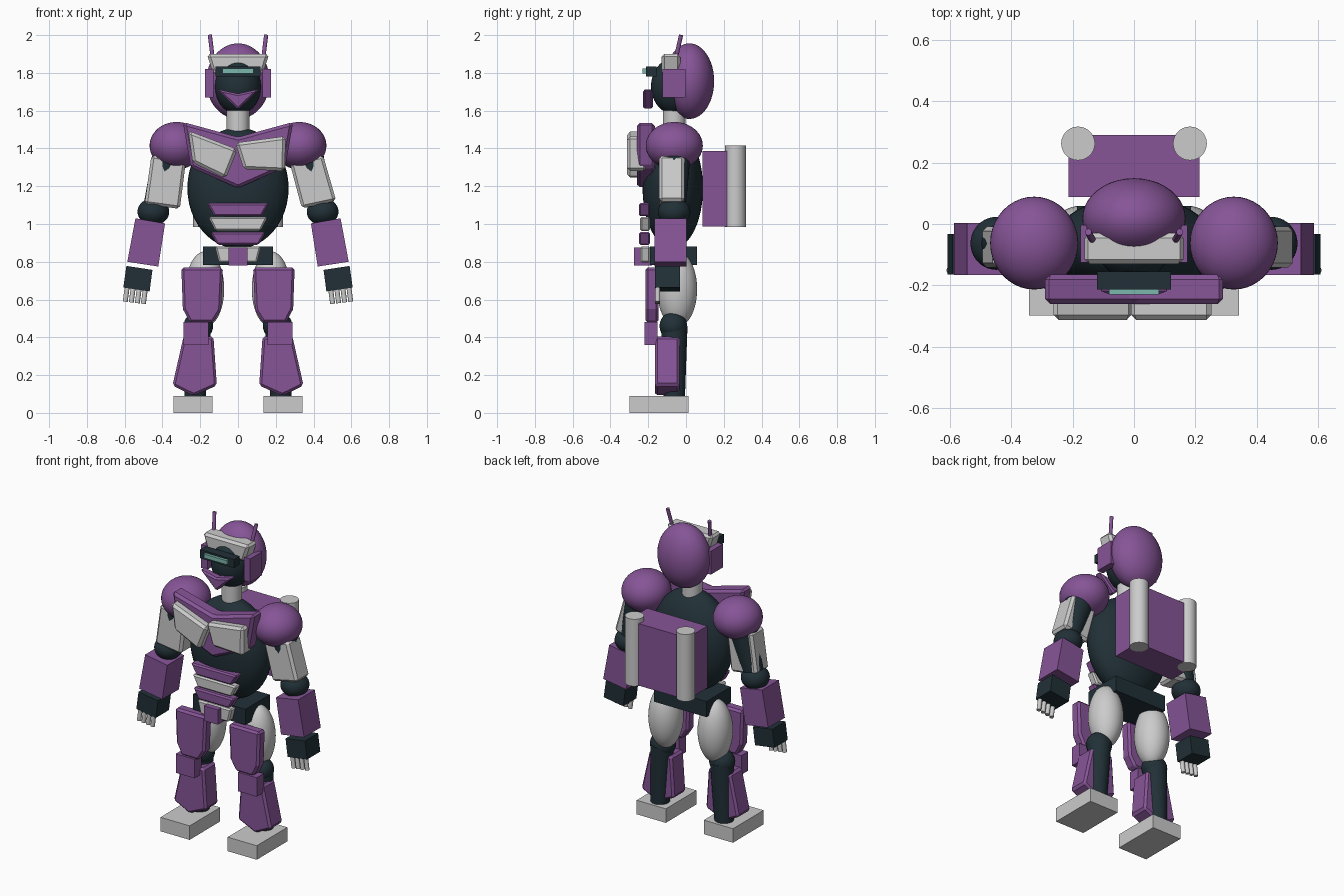
import bpy, bmesh
from mathutils import Vector

if "Cube" in bpy.data.objects:
    bpy.data.objects.remove(bpy.data.objects["Cube"])


def material(name, rgb):
    m = bpy.data.materials.new(name)
    m.diffuse_color = (*rgb, 1)
    m.use_nodes = True
    m.node_tree.nodes["Principled BSDF"].inputs["Base Color"].default_value = m.diffuse_color
    return m


PURPLE = material("purple", (0.24, 0.09, 0.31))
DARK = material("dark", (0.015, 0.03, 0.038))
TEAL = material("teal", (0.2, 0.48, 0.42))


def finish(ob, name, mat, smooth=False):
    ob.name = name
    if mat:
        ob.data.materials.append(mat)
    if smooth:
        bpy.ops.object.shade_smooth_by_angle()
    return ob


def ellipsoid(name, mat, center, radii):
    bpy.ops.mesh.primitive_uv_sphere_add(segments=40, ring_count=24, location=center)
    ob = bpy.context.object
    ob.scale = radii
    return finish(ob, name, mat, True)


def rod(name, mat, a, b, r1, r2=None):
    a, b = Vector(a), Vector(b)
    bpy.ops.mesh.primitive_cone_add(vertices=28, radius1=r1, radius2=r1 if r2 is None else r2,
                                    depth=(b - a).length, location=(a + b) / 2)
    ob = bpy.context.object
    ob.rotation_euler = (b - a).to_track_quat('Z', 'Y').to_euler()
    return finish(ob, name, mat, True)


def plate(name, mat, outline, y0, y1, bevel=0.0):
    """Front outline (x, z) extruded from y0 to y1, with chamfered edges."""
    bm = bmesh.new()
    face = bm.faces.new([bm.verts.new((x, y0, z)) for x, z in outline])
    new = bmesh.ops.extrude_face_region(bm, geom=[face])["geom"]
    for v in new:
        if isinstance(v, bmesh.types.BMVert):
            v.co.y = y1
    bmesh.ops.recalc_face_normals(bm, faces=bm.faces)
    me = bpy.data.meshes.new(name)
    bm.to_mesh(me)
    bm.free()
    ob = bpy.data.objects.new(name, me)
    bpy.context.collection.objects.link(ob)
    if bevel:
        mod = ob.modifiers.new("chamfer", 'BEVEL')
        mod.width = bevel
        mod.segments = 1
    return finish(ob, name, mat)


def rect(x0, x1, z0, z1):
    return [(x0, z0), (x1, z0), (x1, z1), (x0, z1)]


def trapezoid(top, bottom, z1, z0):
    return [(-top, z1), (top, z1), (bottom, z0), (-bottom, z0)]


def mirrored(points, s):
    return [(s * x, z) for x, z in points]


# head
ellipsoid("helmet", PURPLE, (0, 0.018, 1.756), (0.168, 0.131, 0.2))
ellipsoid("face", DARK, (0, -0.06, 1.73), (0.122, 0.125, 0.15))
plate("brow", None, trapezoid(0.165, 0.13, 1.9, 1.79), -0.13, -0.03, 0.015)
plate("visor", DARK, rect(-0.12, 0.12, 1.78, 1.835), -0.213, -0.155)
plate("visor_lens", TEAL, rect(-0.082, 0.082, 1.798, 1.824), -0.23, -0.205)
plate("chin_guard", PURPLE, [(-0.115, 1.715), (0, 1.69), (0.115, 1.715), (0, 1.605)],
      -0.228, -0.175, 0.01)
rod("neck", None, (0, -0.062, 1.47), (0, -0.062, 1.63), 0.06)

# torso
ellipsoid("torso", DARK, (0, -0.07, 1.19), (0.268, 0.16, 0.32))
plate("chest", PURPLE, [(-0.292, 1.54), (0, 1.46), (0.292, 1.54), (0.25, 1.3), (0, 1.19), (-0.25, 1.3)],
      -0.26, -0.165, 0.016)
plate("chest_panel_left", None, [(-0.264, 1.495), (-0.003, 1.395), (-0.065, 1.24), (-0.24, 1.325)],
      -0.312, -0.21, 0.016)
plate("chest_panel_right", None, [(-0.014, 1.43), (0.252, 1.465), (0.248, 1.28), (0.03, 1.29)],
      -0.312, -0.21, 0.016)
for i, (top, bottom, z1, z0, mat) in enumerate([
        (0.165, 0.125, 1.11, 1.042, PURPLE), (0.157, 0.12, 1.037, 0.964, None),
        (0.147, 0.11, 0.957, 0.89, PURPLE), (0.122, 0.1, 0.882, 0.795, None)]):
    plate("abdomen_band_%d" % i, mat, trapezoid(top, bottom, z1, z0),
          -0.25 if mat else -0.243, -0.19, 0.009)
plate("pelvis", DARK, rect(-0.185, 0.185, 0.782, 0.882), -0.19, 0.058)
plate("groin_guard", PURPLE, rect(-0.05, 0.05, 0.78, 0.875), -0.275, -0.18)
plate("backpack", PURPLE, rect(-0.213, 0.213, 0.988, 1.386), 0.088, 0.29)

# upper arm armour, a different tilt on each side
ARMOUR = {-1: [(-0.458, 1.365), (-0.495, 1.105), (-0.308, 1.08), (-0.275, 1.34)],
          1: [(0.45, 1.365), (0.52, 1.122), (0.338, 1.083), (0.275, 1.32)]}

for s, side in ((-1, "left"), (1, "right")):
    # helmet side pieces and backpack tubes
    plate("ear_" + side, PURPLE, mirrored(rect(0.13, 0.174, 1.67, 1.82), s), -0.125, -0.003)
    rod("antenna_" + side, PURPLE, (s * 0.133, -0.056, 1.87), (s * 0.149, -0.026, 2.0), 0.011)
    rod("tank_" + side, None, (s * 0.182, 0.262, 0.985), (s * 0.182, 0.262, 1.415), 0.055)

    # arm
    ellipsoid("shoulder_" + side, PURPLE, (s * 0.325, -0.062, 1.415), (0.143, 0.151, 0.125))
    rod("upper_arm_" + side, DARK, (s * 0.35, -0.063, 1.42), (s * 0.445, -0.063, 1.07), 0.092, 0.06)
    plate("arm_armour_" + side, None, ARMOUR[s], -0.142, -0.008, 0.015)
    ellipsoid("elbow_" + side, DARK, (s * 0.448, -0.063, 1.065), (0.084, 0.086, 0.072))
    plate("forearm_" + side, PURPLE,
          mirrored([(0.543, 1.03), (0.386, 1.003), (0.422, 0.775), (0.586, 0.8)], s), -0.166, 0.003)
    plate("hand_" + side, DARK,
          mirrored([(0.591, 0.778), (0.453, 0.757), (0.468, 0.643), (0.607, 0.664)], s), -0.165, -0.032)
    for i in range(4):
        x = 0.49 + 0.032 * i
        z = 0.66 + 0.004 * i
        rod("finger_%d_%s" % (i, side), None, (s * x, -0.15, z), (s * (x + 0.011), -0.15, z - 0.083), 0.013)

    # leg
    ellipsoid("thigh_" + side, None, (s * 0.175, -0.047, 0.655), (0.102, 0.106, 0.2))
    plate("thigh_armour_" + side, PURPLE,
          mirrored([(0.3, 0.77), (0.08, 0.77), (0.09, 0.545), (0.132, 0.478), (0.255, 0.478), (0.292, 0.55)], s),
          -0.215, -0.145, 0.013)
    ellipsoid("knee_joint_" + side, DARK, (s * 0.21, -0.067, 0.46), (0.078, 0.073, 0.075))
    plate("knee_guard_" + side, PURPLE, mirrored(rect(0.155, 0.288, 0.36, 0.482), s), -0.22, -0.15)
    rod("calf_" + side, DARK, (s * 0.212, -0.062, 0.46), (s * 0.228, -0.062, 0.07), 0.07, 0.056)
    plate("shin_armour_" + side, PURPLE,
          mirrored([(0.288, 0.405), (0.13, 0.405), (0.112, 0.145), (0.235, 0.09), (0.347, 0.145)], s),
          -0.165, -0.035, 0.013)
    plate("foot_" + side, None, mirrored(rect(0.135, 0.342, 0, 0.09), s), -0.298, 0.012)
